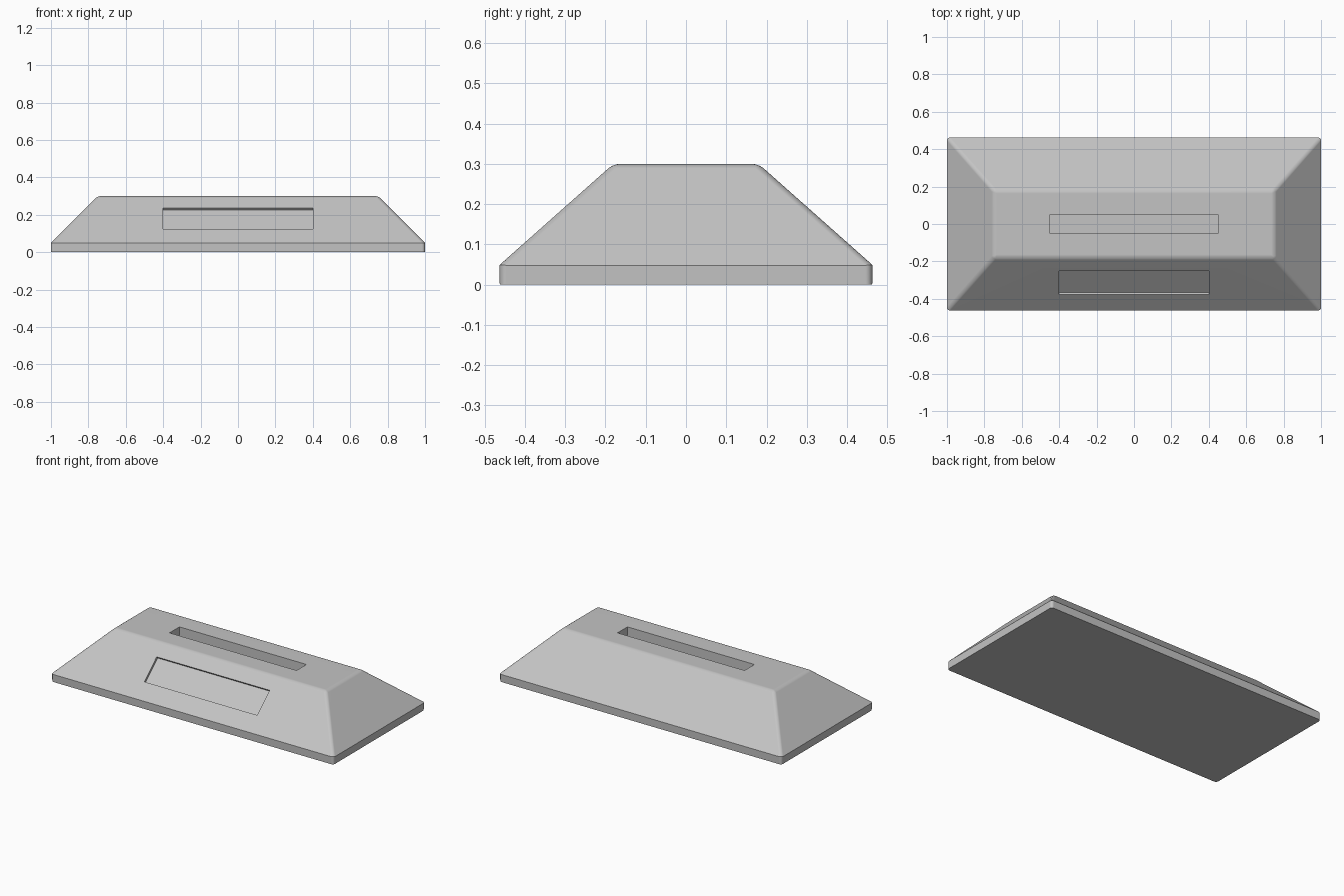
import bpy, bmesh, math
from mathutils import Matrix, Vector

cube = bpy.data.objects.get("Cube")
if cube:
    bpy.data.objects.remove(cube, do_unlink=True)

HALF_X, HALF_Y = 1.0, 0.4625
TOP_X, TOP_Y = 0.75, 0.18
RIM_Z, TOP_Z = 0.05, 0.3

grey = bpy.data.materials.new("plain_grey")
grey.use_nodes = True
colour = (0.55, 0.55, 0.55, 1)
grey.diffuse_color = colour
grey.node_tree.nodes["Principled BSDF"].inputs["Base Color"].default_value = colour


def add_object(name, bm):
    bmesh.ops.recalc_face_normals(bm, faces=bm.faces)
    mesh = bpy.data.meshes.new(name)
    bm.to_mesh(mesh)
    bm.free()
    mesh.materials.append(grey)
    obj = bpy.data.objects.new(name, mesh)
    bpy.context.collection.objects.link(obj)
    return obj


def cut_box(target, name, size, centre, tilt=0):
    """Cut a box-shaped recess, tilted about x, into the target."""
    bm = bmesh.new()
    matrix = (Matrix.Translation(centre) @ Matrix.Rotation(tilt, 4, "X")
              @ Matrix.Diagonal((*size, 1)))
    bmesh.ops.create_cube(bm, size=1, matrix=matrix)
    cutter = add_object(name, bm)
    cutter.hide_render = True
    mod = target.modifiers.new(name, "BOOLEAN")
    mod.operation = "DIFFERENCE"
    mod.solver = "EXACT"
    mod.object = cutter
    bpy.context.view_layer.objects.active = target
    bpy.ops.object.modifier_apply(modifier=name)
    bpy.data.objects.remove(cutter, do_unlink=True)


# Stand body: a thin rim with four slopes rising to a flat top
bm = bmesh.new()
rings = []
for hx, hy, z in ((HALF_X, HALF_Y, 0), (HALF_X, HALF_Y, RIM_Z), (TOP_X, TOP_Y, TOP_Z)):
    rings.append([bm.verts.new((sx * hx, sy * hy, z))
                  for sx, sy in ((-1, -1), (1, -1), (1, 1), (-1, 1))])
for low, high in zip(rings, rings[1:]):
    for i in range(4):
        j = (i + 1) % 4
        bm.faces.new((low[i], low[j], high[j], high[i]))
bm.faces.new(rings[0][::-1])
bm.faces.new(rings[-1])

# Soften the upright corners, the hips and the top edges
soft = [e for e in bm.edges
        if abs(e.verts[0].co.z - e.verts[1].co.z) > 0.01
        or min(v.co.z for v in e.verts) > RIM_Z + 0.01]
bmesh.ops.bevel(bm, geom=soft, offset=0.016, offset_type="OFFSET",
                segments=3, profile=0.5, affect="EDGES", clamp_overlap=True)
body = add_object("stand_body", bm)

# Slot in the flat top
SLOT_DEPTH = 0.1
cut_box(body, "top_slot", (0.9, 0.1, SLOT_DEPTH * 2), (0, 0, TOP_Z))

# Shallow label recess, square to the front slope
tilt = math.atan2(TOP_Z - RIM_Z, HALF_Y - TOP_Y)
centre_z = 0.181
centre_y = -HALF_Y + (centre_z - RIM_Z) / math.tan(tilt)
cut_box(body, "label_recess", (0.8, 0.168, 0.03), Vector((0, centre_y, centre_z)), tilt)

# Smooth the soft edges, keep the rest crisp
bpy.ops.object.select_all(action="DESELECT")
body.select_set(True)
bpy.context.view_layer.objects.active = body
bpy.ops.object.shade_smooth_by_angle(angle=math.radians(30))
normals = body.modifiers.new("flat_face_normals", "WEIGHTED_NORMAL")
normals.keep_sharp = True
